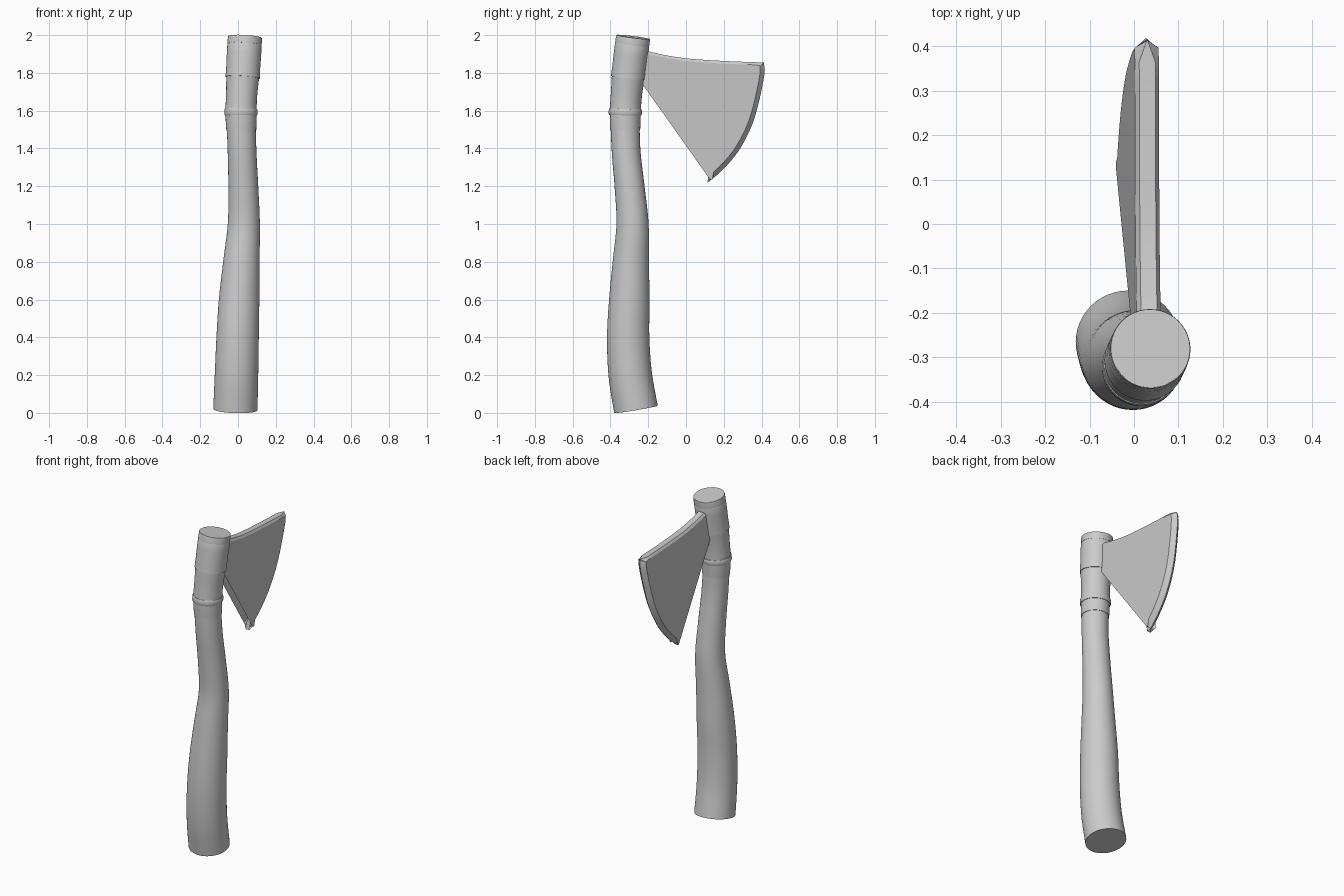
import bpy, bmesh
from math import sin, cos, pi, radians
from mathutils import Vector

if "Cube" in bpy.data.objects:
    bpy.data.objects.remove(bpy.data.objects["Cube"])

# Handle centreline: z -> x, y, radius
SPINE = [(0.018, -.014, -.265, .117), (0.2, -.008, -.295, .115), (0.4, -.002, -.306, .112),
         (0.6, .006, -.300, .107), (0.8, .018, -.292, .096), (1.0, .031, -.283, .085),
         (1.2, .028, -.299, .079), (1.4, .021, -.318, .076), (1.6, .016, -.321, .078),
         (1.78, .025, -.306, .082), (1.99, .037, -.280, .088)]


def hermite(a, b, ma, mb, t):
    return (a * (2*t**3 - 3*t*t + 1) + ma * (t**3 - 2*t*t + t)
            + b * (3*t*t - 2*t**3) + mb * (t**3 - t*t))


def spine(z):
    n = len(SPINE)
    i = max([k for k in range(n - 1) if SPINE[k][0] <= z] or [0])
    p = [Vector(v[1:]) for v in SPINE]
    zs = [v[0] for v in SPINE]

    def slope(k):
        a, b = max(k - 1, 0), min(k + 1, n - 1)
        return (p[b] - p[a]) / (zs[b] - zs[a])
    h = zs[i+1] - zs[i]
    return hermite(p[i], p[i+1], slope(i) * h, slope(i+1) * h, (z - zs[i]) / h)


def finish(name, bm):
    bmesh.ops.recalc_face_normals(bm, faces=bm.faces)
    me = bpy.data.meshes.new(name)
    bm.to_mesh(me)
    bm.free()
    ob = bpy.data.objects.new(name, me)
    bpy.context.collection.objects.link(ob)
    me.polygons.foreach_set("use_smooth", [True] * len(me.polygons))
    me.set_sharp_from_angle(angle=radians(30))
    return ob


def sleeve(name, stations, sides=48):
    """Closed tube along the spine; stations are (z, radius or None for wood radius)."""
    bm = bmesh.new()
    rings = []
    for z, rad in stations:
        x, y, r = spine(z)
        r = rad or r
        lo, hi = max(z - .01, .018), min(z + .01, 1.99)
        d = (spine(hi) - spine(lo)) / (hi - lo)
        t = Vector((d.x, d.y, 1)).normalized()
        u = Vector((0, 1, 0)).cross(t).normalized()
        v = t.cross(u)
        c = Vector((x, y, z))
        rings.append([bm.verts.new(c + r * (u * cos(2*pi*k/sides) + v * sin(2*pi*k/sides)))
                      for k in range(sides)])
    for a, b in zip(rings, rings[1:]):
        for k in range(sides):
            j = (k + 1) % sides
            bm.faces.new((a[k], a[j], b[j], b[k]))
    bm.faces.new(rings[0])
    bm.faces.new(rings[-1])
    return finish(name, bm)


# Curved wooden handle and the fittings around its top
sleeve("handle", [(.018 + i * (1.972 / 48), None) for i in range(49)])
sleeve("lower_band", [(1.495, .079), (1.53, .081), (1.58, .082)])
sleeve("ring", [(1.575, .085), (1.582, .088), (1.602, .088), (1.61, .085)])
sleeve("upper_sleeve", [(1.605, .083), (1.65, .082), (1.70, .083), (1.78, .087)])
sleeve("head_eye", [(1.775, .091), (1.83, .090), (1.90, .091), (1.945, .091), (1.952, .089)])
sleeve("top_cap", [(1.95, .0905), (1.982, .0905), (1.989, .089)])

# Blade side profile (y, z) in smooth runs between corners
TOP = [(-.27, 1.94), (-.20, 1.915), (-.10, 1.892), (.02, 1.875), (.22, 1.862), (.412, 1.855)]
EDGE = [(.412, 1.855), (.415, 1.79), (.377, 1.61), (.335, 1.49), (.27, 1.375),
        (.187, 1.28), (.113, 1.218)]
INNER = [(.113, 1.218), (.125, 1.30), (.130, 1.395), (.120, 1.50), (.085, 1.58),
         (.02, 1.67), (-.06, 1.725), (-.14, 1.75), (-.21, 1.755), (-.27, 1.755)]


def smooth_run(pts, rim, steps=4):
    p = [Vector(q) for q in pts]
    p = [2*p[0] - p[1]] + p + [2*p[-1] - p[-2]]
    return [(hermite(p[i], p[i+1], (p[i+1] - p[i-1]) / 2, (p[i+2] - p[i]) / 2, s / steps), rim)
            for i in range(1, len(p) - 2) for s in range(steps)]


# rim value = half thickness left at the outline; the cutting edge is sharp
outline = (smooth_run(TOP, .018) + smooth_run(EDGE, .001)
           + smooth_run(INNER, .012) + [(Vector((-.27, 1.755)), .012)])


def lean(z):
    return .030 + (z - 1.86) * .07


bm = bmesh.new()
n = len(outline)
loops = {s: ([], []) for s in (-1, 1)}
for i, (p, rim) in enumerate(outline):
    a, b = outline[i - 1][0], outline[(i + 1) % n][0]
    d0, d1 = (p - a).normalized(), (b - p).normalized()
    nrm = (Vector((d0.y, -d0.x)) + Vector((d1.y, -d1.x))).normalized()
    q = p + nrm * (.014 if rim == .018 else .024)
    for s in loops:
        loops[s][0].append(bm.verts.new((lean(p.y) + s * rim, p.x, p.y)))
        loops[s][1].append(bm.verts.new((lean(q.y) + s * .027, q.x, q.y)))
for i in range(n):
    j = (i + 1) % n
    for s in loops:
        o, f = loops[s]
        bm.faces.new((o[i], o[j], f[j], f[i]))
    l, r = loops[-1][0], loops[1][0]
    bm.faces.new((l[i], l[j], r[j], r[i]))
for s in loops:
    bm.faces.new(loops[s][1])
blade = finish("axe_blade", bm)
blade.data.set_sharp_from_angle(angle=radians(18))
